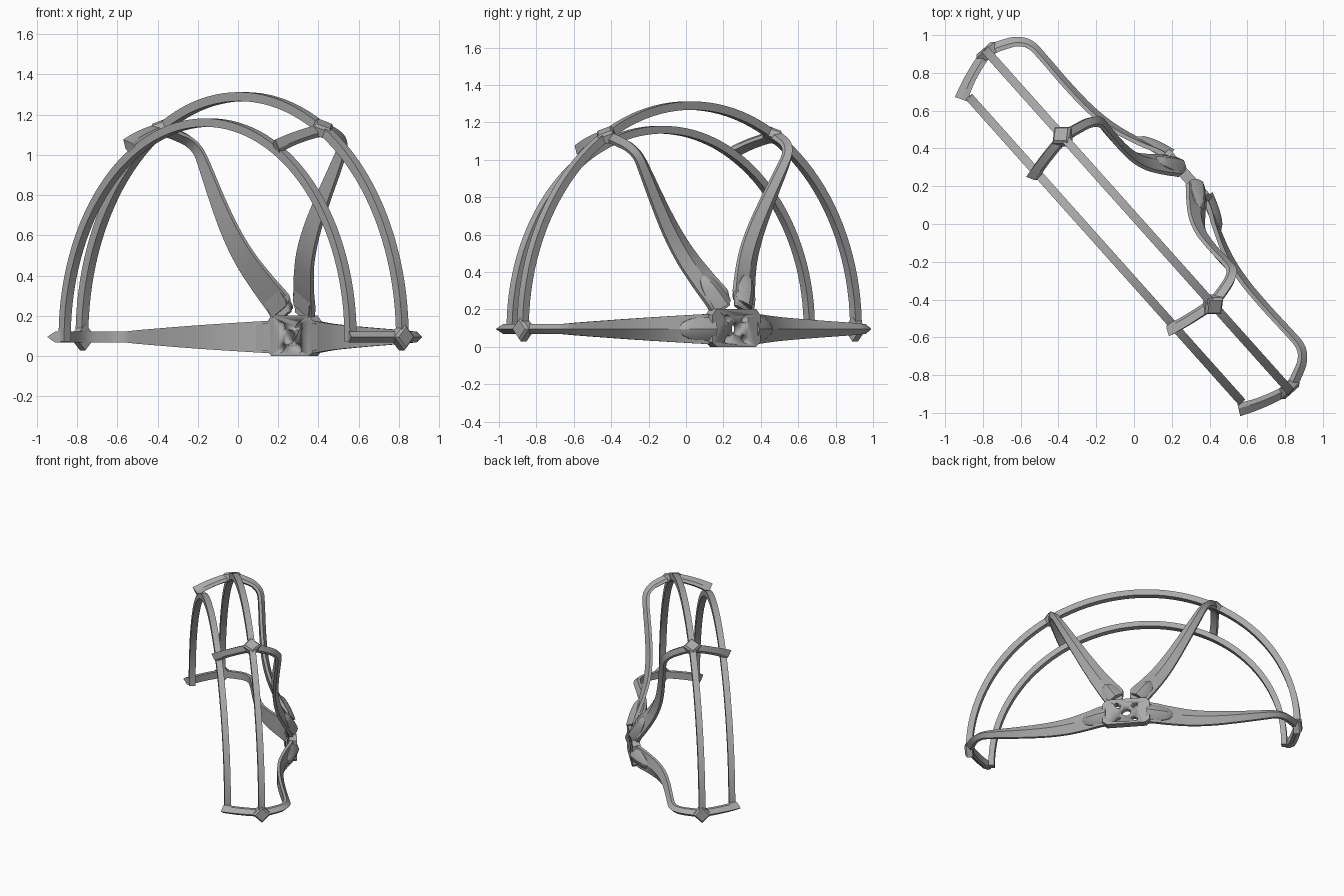
import bpy, bmesh, math
from mathutils import Matrix, Vector
from mathutils.geometry import interpolate_bezier

if "Cube" in bpy.data.objects:
    bpy.data.objects.remove(bpy.data.objects["Cube"])

ZC = 0.095                       # height of the hub axis
PLACE = Matrix.Rotation(math.radians(-48.2), 4, 'Z') @ Matrix.Translation((0, 0, ZC))
grey = bpy.data.materials.new("plastic_grey")
grey.diffuse_color = (0.40, 0.40, 0.40, 1)
grey.use_nodes = True
grey.node_tree.nodes["Principled BSDF"].inputs["Base Color"].default_value = grey.diffuse_color


def make(name, bm, turn=0.0, angle=30):
    """Finish a part; turn swings it around the hub axis (local y)."""
    bmesh.ops.recalc_face_normals(bm, faces=bm.faces)
    me = bpy.data.meshes.new(name)
    bm.to_mesh(me)
    bm.free()
    me.materials.append(grey)
    ob = bpy.data.objects.new(name, me)
    bpy.context.collection.objects.link(ob)
    ob.matrix_world = PLACE @ Matrix.Rotation(-turn, 4, 'Y')
    bpy.context.view_layer.objects.active = ob
    for o in bpy.context.selected_objects:
        o.select_set(False)
    ob.select_set(True)
    bpy.ops.object.shade_smooth_by_angle(angle=math.radians(angle))
    return ob


def loft(sections):
    """Skin a list of equal cross-sections and cap both ends."""
    bm = bmesh.new()
    loops = [[bm.verts.new(p) for p in s] for s in sections]
    n = len(loops[0])
    for a, b in zip(loops, loops[1:]):
        for i in range(n):
            j = (i + 1) % n
            bm.faces.new((a[i], a[j], b[j], b[i]))
    bm.faces.new(loops[0])
    bm.faces.new(loops[-1])
    return bm


def cut(ob, cutter):
    m = ob.modifiers.new("cut", 'BOOLEAN')
    m.object, m.operation, m.solver = cutter, 'DIFFERENCE', 'EXACT'
    cutter.hide_render = True
    cutter.hide_set(True)


def half_ring(name, r0, r1, y0, y1):
    secs = []
    for i in range(65):
        a = math.radians(-1.2 + 182.4 * i / 64)
        c, s = math.cos(a), math.sin(a)
        secs.append([(r * c, y, r * s) for r, y in ((r0, y0), (r1, y0), (r1, y1), (r0, y1))])
    return make(name, loft(secs))


# the two hoops
half_ring("main_hoop", 1.172, 1.217, 0.005, 0.05)
half_ring("front_hoop", 1.045, 1.086, -0.225, -0.18)

# rib path: radius, depth, half width, side thickness, ridge height
KEYS = [(1.072, -0.225, .027, .028, .042), (1.125, -0.12, .027, .024, .036),
        (1.165, 0.025, .027, .024, .032), (1.135, 0.125, .027, .022, .032),
        (1.105, 0.175, .027, .02, .03), (1.06, 0.202, .028, .02, .028),
        (0.98, 0.206, .034, .02, .026), (0.78, 0.203, .045, .02, .026),
        (0.6, 0.21, .055, .02, .026), (0.44, 0.24, .064, .02, .024),
        (0.29, 0.297, .073, .022, .016), (0.19, 0.343, .079, .025, .008),
        (0.12, 0.356, .08, .025, .004)]


def spline(keys, steps=4):
    pts = [Vector(k) for k in keys]
    out = []
    for i in range(len(pts) - 1):
        a, b = pts[i], pts[i + 1]
        p, q = pts[max(i - 1, 0)], pts[min(i + 2, len(pts) - 1)]
        for s in range(steps):
            t = s / steps
            m0, m1 = (b - p) / 2, (q - a) / 2
            out.append(a * (2*t**3 - 3*t*t + 1) + m0 * (t**3 - 2*t*t + t)
                       + b * (3*t*t - 2*t**3) + m1 * (t**3 - t*t))
    return out + [pts[-1]]


def rib_mesh():
    path = spline(KEYS)
    secs = []
    for i, (r, w, h, t, k) in enumerate(path):
        a, b = path[max(i - 1, 0)], path[min(i + 1, len(path) - 1)]
        d = Vector((b[0] - a[0], b[1] - a[1])).normalized()
        nr, nw = d[1], -d[0]
        secs.append([(r + nr * o, w + nw * o, z) for o, z in
                     ((0, -h), (0, h), (t, h), (t + k, 0), (t, -h))])
    return loft(secs)


def root_mesh():
    """Leaf-shaped bump where a rib joins the hub."""
    secs = []
    for i in range(9):
        f = i / 8
        s = max(0.04, math.sqrt(1 - f ** 2.2))
        y = 0.372 - 0.055 * f
        secs.append([(0.15 + 0.185 * f, y + 0.05 * s * v, 0.068 * s * u) for u, v in
                     ((-1, -.5), (1, -.5), (1, .1), (.5, .75), (0, 1), (-.5, .75), (-1, .1))])
    return loft(secs)


def gusset_mesh():
    """Diamond block where a rib crosses the main hoop."""
    return loft([[(r, 0.0275 + c * s, d * s) for c, d in ((-1, 0), (0, -1), (1, 0), (0, 1))]
                 for r, s in ((1.168, .066), (1.21, .066), (1.224, .05))])


def box(size, centre):
    bm = bmesh.new()
    bmesh.ops.create_cube(bm, size=1, matrix=Matrix.Translation(centre) @ Matrix.Diagonal((*size, 1)))
    return bm


# slot between the two upper ribs
slot = make("slot_cutter", box((0.055, 0.5, 0.4), (0, 0.4, 0.305)))

for n, side in enumerate(("right", "upper_right", "upper_left", "left")):
    turn = math.radians(60 * n)
    rib = make(side + "_rib", rib_mesh(), turn, 25)
    root = make(side + "_rib_root", root_mesh(), turn, 25)
    make(side + "_gusset", gusset_mesh(), turn)
    if 0 < n < 3:
        cut(rib, slot)
        cut(root, slot)

# hub plate with chamfered corners
outline = [(sx * x, z) for sx, pts in ((1, ((.14, -.095), (.172, -.07), (.172, .075), (.14, .108))),
                                       (-1, ((.14, .108), (.172, .075), (.172, -.07), (.14, -.095))))
           for x, z in pts]
hub = make("hub_plate", loft([[(x, y, z) for x, z in outline] for y in (0.348, 0.405)]))


# shaft hole and four slanted screw slots
def hole(name, x, z, rx, rz, tilt):
    bm = bmesh.new()
    mat = (Matrix.Translation((x, 0.38, z)) @ Matrix.Rotation(-tilt, 4, 'Y')
           @ Matrix.Diagonal((rx, 1, rz, 1)) @ Matrix.Rotation(math.pi / 2, 4, 'X'))
    bmesh.ops.create_cone(bm, cap_ends=True, segments=20, radius1=1, radius2=1, depth=0.3, matrix=mat)
    c = make(name, bm)
    for ob in bpy.data.objects:
        if ob == hub or ob.name.endswith("_rib"):
            cut(ob, c)


hole("shaft_hole_cutter", 0, 0, 0.034, 0.034, 0)
for sx in (-1, 1):
    for sz in (-1, 1):
        hole("screw_slot_cutter", 0.062 * sx, 0.055 * sz, 0.026, 0.017, math.atan2(sz, sx))
